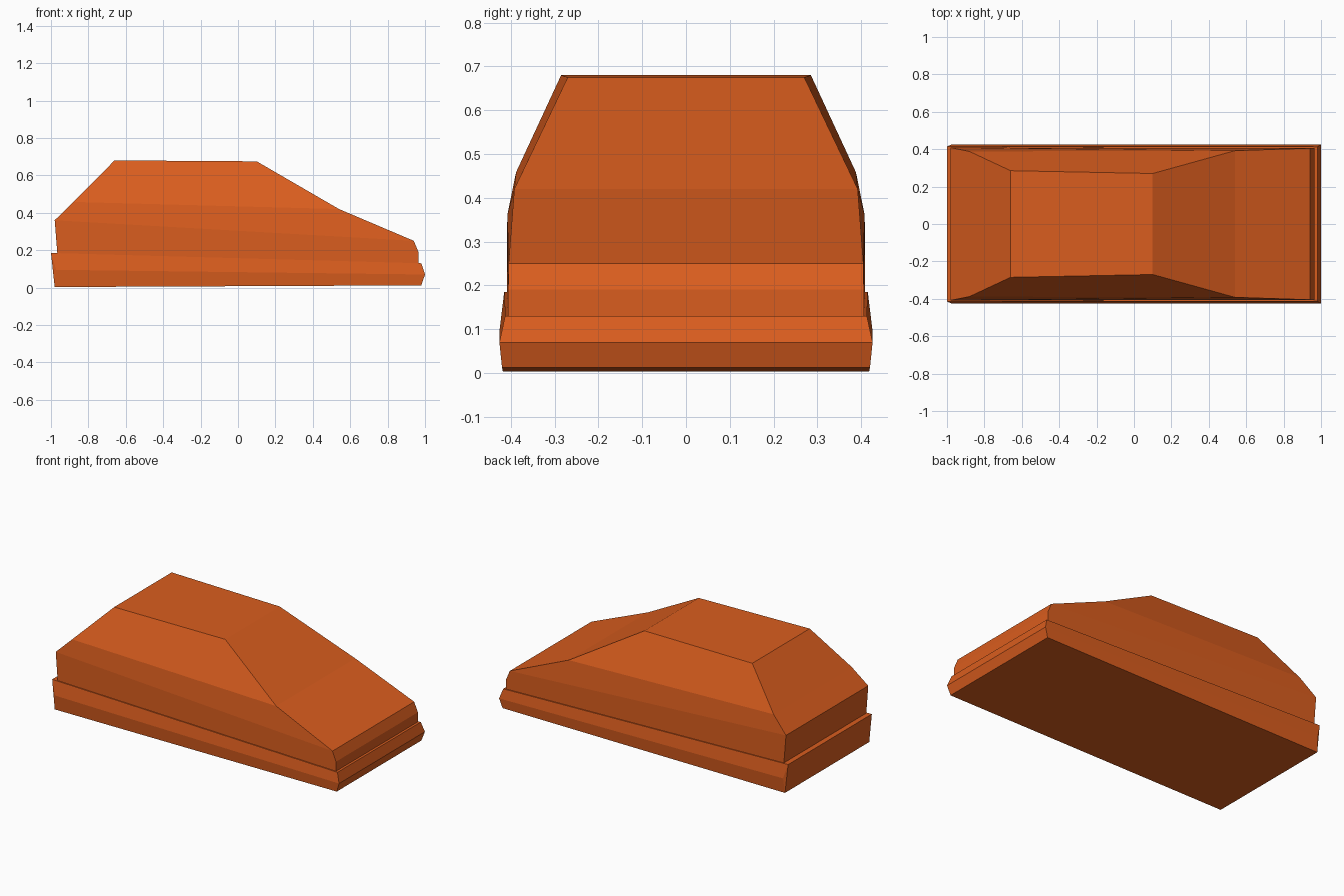
import bpy, bmesh

if "Cube" in bpy.data.objects:
    bpy.data.objects.remove(bpy.data.objects["Cube"])

paint = bpy.data.materials.new("orange_paint")
paint.diffuse_color = (0.70, 0.11, 0.013, 1)
paint.use_nodes = True
paint.node_tree.nodes["Principled BSDF"].inputs["Base Color"].default_value = paint.diffuse_color


def mirrored_shell(name, points, outline, sides):
    """Points are (x, half width, z); the outline is bridged across, sides are mirrored."""
    bm = bmesh.new()
    left = [bm.verts.new((x, -y, z)) for x, y, z in points]
    right = [bm.verts.new((x, y, z)) for x, y, z in points]
    for i in range(outline):
        j = (i + 1) % outline
        bm.faces.new((left[i], left[j], right[j], right[i]))
    for side in sides:
        for half in (left, right):
            bm.faces.new([half[i] for i in side])
    bmesh.ops.recalc_face_normals(bm, faces=bm.faces)
    mesh = bpy.data.meshes.new(name)
    bm.to_mesh(mesh)
    bm.free()
    mesh.materials.append(paint)
    obj = bpy.data.objects.new(name, mesh)
    bpy.context.collection.objects.link(obj)
    return obj


# Lower sill and bumper slab, last point is the rear end of the side crease
mirrored_shell(
    "lower_sill",
    [(-0.98, 0.418, 0.003), (-1.0, 0.415, 0.185), (0.98, 0.413, 0.13),
     (1.0, 0.426, 0.07), (0.98, 0.42, 0.012), (-0.972, 0.426, 0.095)],
    5,
    [(0, 5, 3, 4), (5, 1, 2, 3), (0, 1, 5)])

# Upper body: tail, rear slope, roof, windscreen, bonnet and nose
mirrored_shell(
    "upper_body",
    [(-0.965, 0.409, 0.17), (-0.98, 0.408, 0.36), (-0.88, 0.388, 0.458),
     (-0.66, 0.285, 0.68), (0.10, 0.27, 0.675), (0.54, 0.392, 0.42),
     (0.94, 0.405, 0.25), (0.965, 0.406, 0.19), (0.965, 0.406, 0.115)],
    9,
    [(0, 1, 6, 7, 8), (1, 2, 5, 6), (2, 3, 4, 5)])
